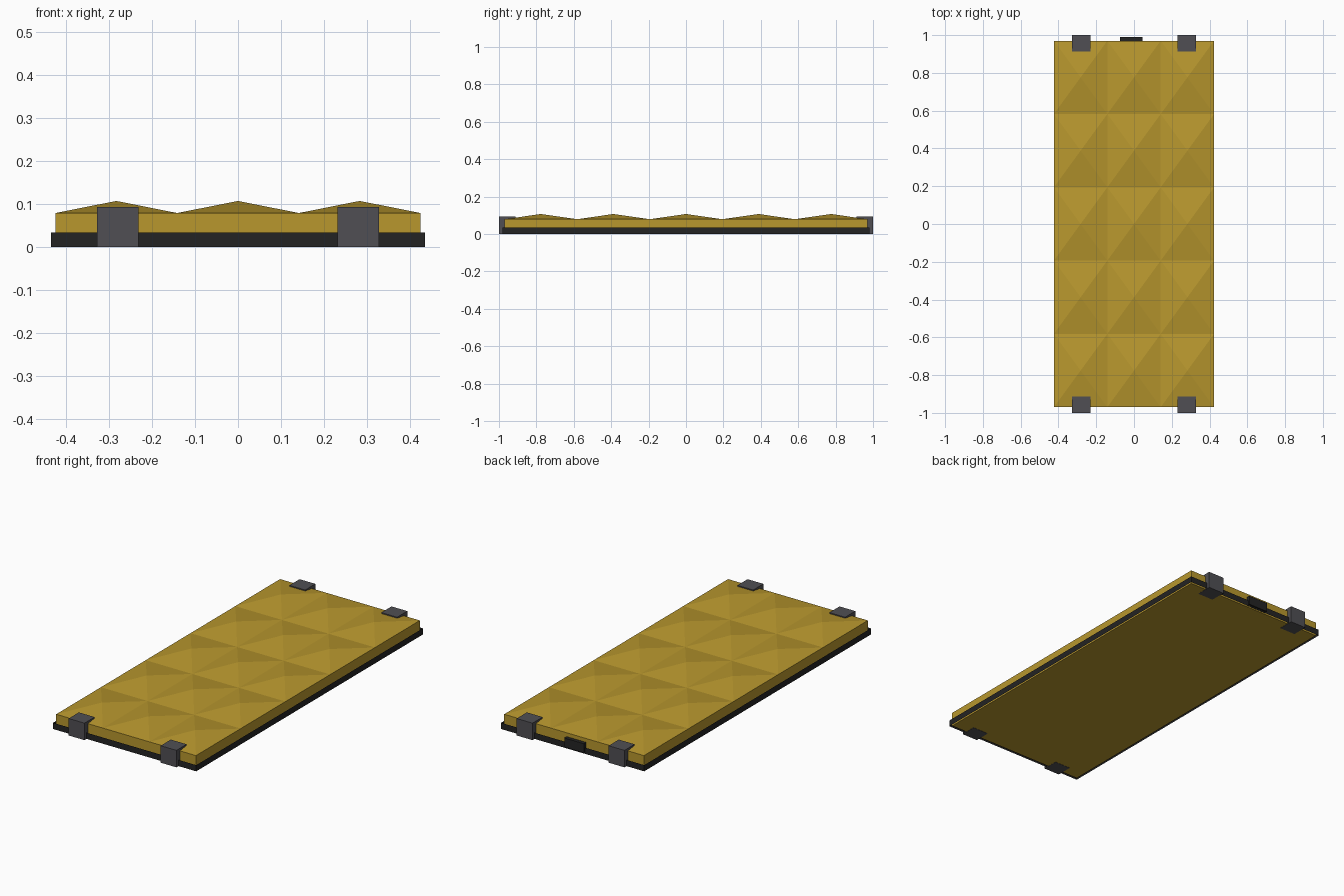
import bpy
import bmesh
from mathutils import Matrix, Vector

old = bpy.data.objects.get("Cube")
if old:
    bpy.data.objects.remove(old, do_unlink=True)


def material(name, rgb):
    mat = bpy.data.materials.new(name)
    mat.use_nodes = True
    mat.diffuse_color = (*rgb, 1)
    mat.node_tree.nodes["Principled BSDF"].inputs["Base Color"].default_value = (*rgb, 1)
    return mat


GOLD = material("gold foam", (0.48, 0.31, 0.027))
BLACK = material("black frame", (0.017, 0.017, 0.017))
GREY = material("grey clip", (0.08, 0.078, 0.087))


def finish(name, bm, mat):
    bmesh.ops.recalc_face_normals(bm, faces=bm.faces)
    mesh = bpy.data.meshes.new(name)
    bm.to_mesh(mesh)
    bm.free()
    mesh.materials.append(mat)
    obj = bpy.data.objects.new(name, mesh)
    bpy.context.collection.objects.link(obj)
    return obj


def box(name, low, high, mat):
    low, high = Vector(low), Vector(high)
    bm = bmesh.new()
    bmesh.ops.create_cube(bm, size=1, matrix=Matrix.Translation((low + high) / 2)
                          @ Matrix.Diagonal((*(high - low), 1)))
    return finish(name, bm, mat)


# Cushion: slab topped by a grid of shallow pyramids
HALF_X, HALF_Y = 0.424, 0.97
BOTTOM, EDGE, PEAK = 0.001, 0.079, 0.107
bm = bmesh.new()
bmesh.ops.create_grid(bm, x_segments=3, y_segments=5, size=1,
                      matrix=Matrix.Translation((0, 0, EDGE))
                      @ Matrix.Diagonal((HALF_X, HALF_Y, 1, 1)))
for vert in bmesh.ops.poke(bm, faces=bm.faces[:])["verts"]:
    vert.co.z = PEAK
rim = [e for e in bm.edges if e.is_boundary]
skirt = bmesh.ops.extrude_edge_only(bm, edges=rim)["geom"]
for item in skirt:
    if isinstance(item, bmesh.types.BMVert):
        item.co.z = BOTTOM
bmesh.ops.contextual_create(bm, geom=[e for e in bm.edges if e.is_boundary])
finish("cushion", bm, GOLD)

# Frame: thin open band standing just clear of the cushion
FRAME_X, FRAME_Y, FRAME_TOP = 0.434, 0.982, 0.034
bm = bmesh.new()
bmesh.ops.create_cube(bm, size=1, matrix=Matrix.Translation((0, 0, FRAME_TOP / 2))
                      @ Matrix.Diagonal((2 * FRAME_X, 2 * FRAME_Y, FRAME_TOP, 1)))
bm.normal_update()
caps = [f for f in bm.faces if abs(f.normal.z) > 0.5]
bmesh.ops.delete(bm, geom=caps, context="FACES_ONLY")
finish("frame_band", bm, BLACK)


# Clips: C-shaped brackets gripping both ends
def clip(name, x, side):
    outline = [(1, 0), (1, 0.093), (0.912, 0.093), (0.912, 0.079),
               (0.97, 0.079), (0.97, 0.008), (0.912, 0.008), (0.912, 0)]
    bm = bmesh.new()
    face = bm.faces.new([bm.verts.new((x - 0.048, side * y, z)) for y, z in outline])
    moved = bmesh.ops.extrude_face_region(bm, geom=[face])["geom"]
    bmesh.ops.translate(bm, vec=(0.096, 0, 0),
                        verts=[g for g in moved if isinstance(g, bmesh.types.BMVert)])
    return finish(name, bm, GREY)


for end, side in (("front", -1), ("back", 1)):
    for hand, x in (("left", 0.279), ("right", -0.279)):
        clip(f"{end}_{hand}_clip", x, side)

# Connector block on the back edge
box("back_connector", (-0.074, 0.965, 0.008), (0.045, 0.99, 0.058), BLACK)
